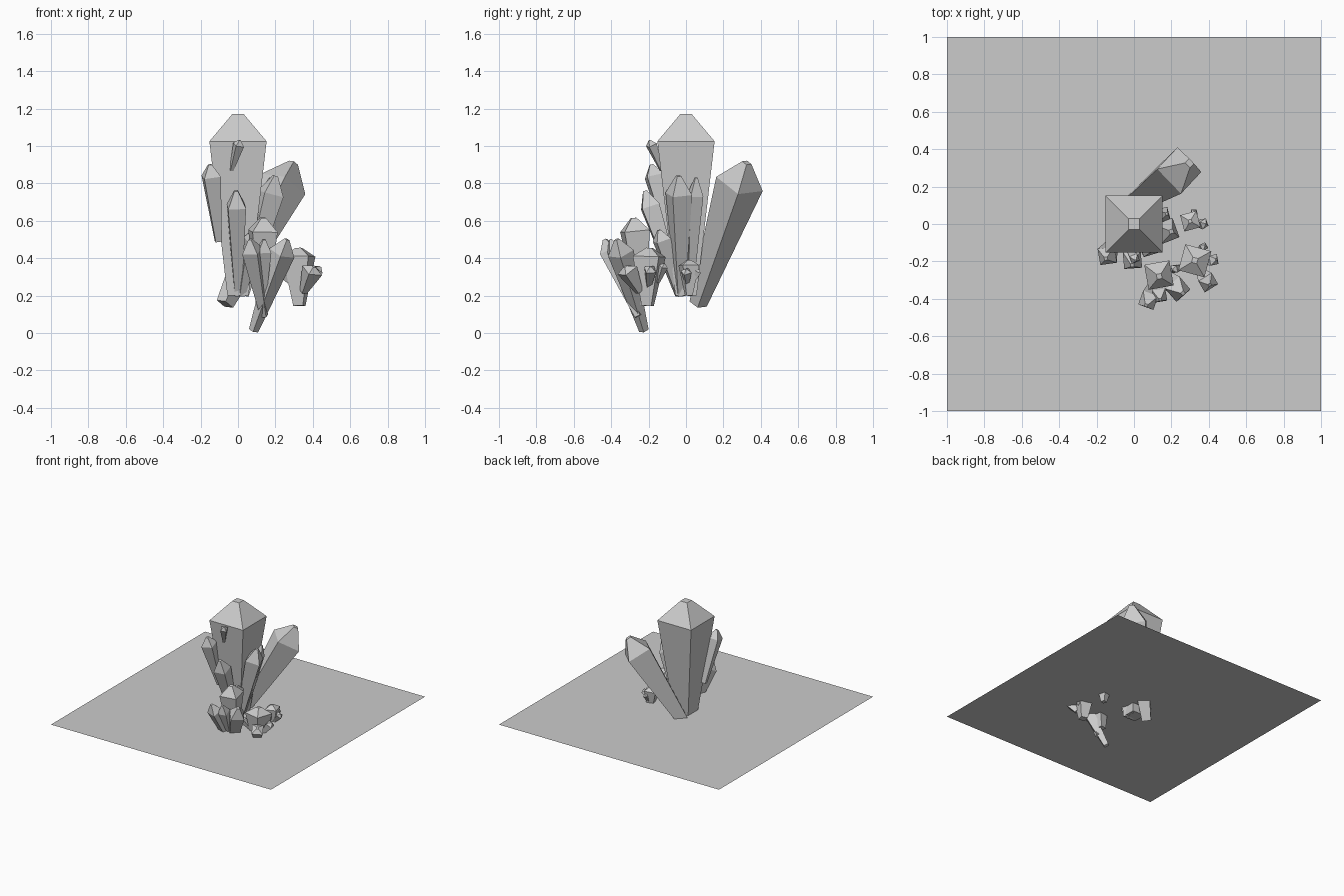
import bpy, bmesh
from math import radians, cos, sin
from mathutils import Vector

if "Cube" in bpy.data.objects:
    bpy.data.objects.remove(bpy.data.objects["Cube"])


def crystal(name, base, tip, w, turn=10):
    """Four-sided crystal: narrow foot, wide shoulder, blunt tip."""
    base, tip = Vector(base), Vector(tip)
    axis = (tip - base).normalized()
    side = Vector((cos(radians(turn)), sin(radians(turn)), 0))
    side = (side - axis * side.dot(axis)).normalized()
    other = axis.cross(side)
    bm = bmesh.new()
    rings = []
    for t, k in ((0, 0.37), (0.85, 1.0), (1, 0.2)):
        c = base.lerp(tip, t)
        rings.append([bm.verts.new(c + (side * sx + other * sy) * w * k)
                      for sx, sy in ((1, 1), (-1, 1), (-1, -1), (1, -1))])
    bm.faces.new(rings[0][::-1])
    bm.faces.new(rings[-1])
    for a, b in zip(rings, rings[1:]):
        for i in range(4):
            j = (i + 1) % 4
            bm.faces.new((a[i], a[j], b[j], b[i]))
    mesh = bpy.data.meshes.new(name)
    bm.to_mesh(mesh)
    bm.free()
    bpy.context.collection.objects.link(bpy.data.objects.new(name, mesh))


# Flat ground sheet the crystals pierce
bpy.ops.mesh.primitive_plane_add(size=2, location=(0, 0, 0.265))
bpy.context.object.name = "ground_sheet"

# Large crystals
crystal("main_crystal", (0, 0, 0.2), (0, 0, 1.17), 0.153, 0)
crystal("leaning_crystal", (-0.07, 0.065, 0.155), (0.297, 0.325, 0.91), 0.092, -43)

# Crystals leaning on the main one
crystal("right_crystal", (0.03, -0.03, 0.2), (0.2, -0.04, 0.84), 0.055, 20)
crystal("right_back_crystal", (0.03, 0.02, 0.2), (0.175, 0.055, 0.83), 0.035, 15)
crystal("left_crystal", (-0.105, -0.085, 0.49), (-0.15, -0.185, 0.9), 0.045, 10)
crystal("front_crystal", (0, -0.03, 0.2), (-0.01, -0.22, 0.76), 0.048, 5)
crystal("front_right_crystal", (0.02, -0.04, 0.2), (0.09, -0.145, 0.55), 0.04, 15)
crystal("high_sprout", (-0.035, -0.13, 0.87), (0.01, -0.195, 1.03), 0.023, 20)

# Front group
crystal("group_centre", (0.125, -0.235, 0.15), (0.135, -0.28, 0.615), 0.068, 10)
crystal("group_left", (0.14, -0.255, 0.09), (0.065, -0.435, 0.5), 0.043, -20)
crystal("group_middle", (0.125, -0.255, 0.09), (0.14, -0.405, 0.5), 0.035, 10)
crystal("group_right", (0.083, -0.225, 0.012), (0.262, -0.37, 0.5), 0.05, 40)

# Stubby group to the right
crystal("stub_centre", (0.328, -0.205, 0.145), (0.325, -0.195, 0.455), 0.072, -15)
crystal("stub_front", (0.35, -0.25, 0.22), (0.405, -0.325, 0.355), 0.042, 30)
crystal("stub_right", (0.35, -0.2, 0.24), (0.44, -0.19, 0.355), 0.027, 10)
crystal("stub_back", (0.34, -0.15, 0.27), (0.38, -0.115, 0.37), 0.018, 30)
crystal("stub_left", (0.27, -0.22, 0.27), (0.205, -0.245, 0.35), 0.02, 10)

# Small isolated group
crystal("small_centre", (0.31, 0.015, 0.2), (0.3, 0.015, 0.39), 0.045, 15)
crystal("small_right", (0.32, 0.005, 0.26), (0.385, 0, 0.34), 0.022, 20)
crystal("small_back", (0.31, 0.03, 0.26), (0.325, 0.07, 0.34), 0.015, 10)
